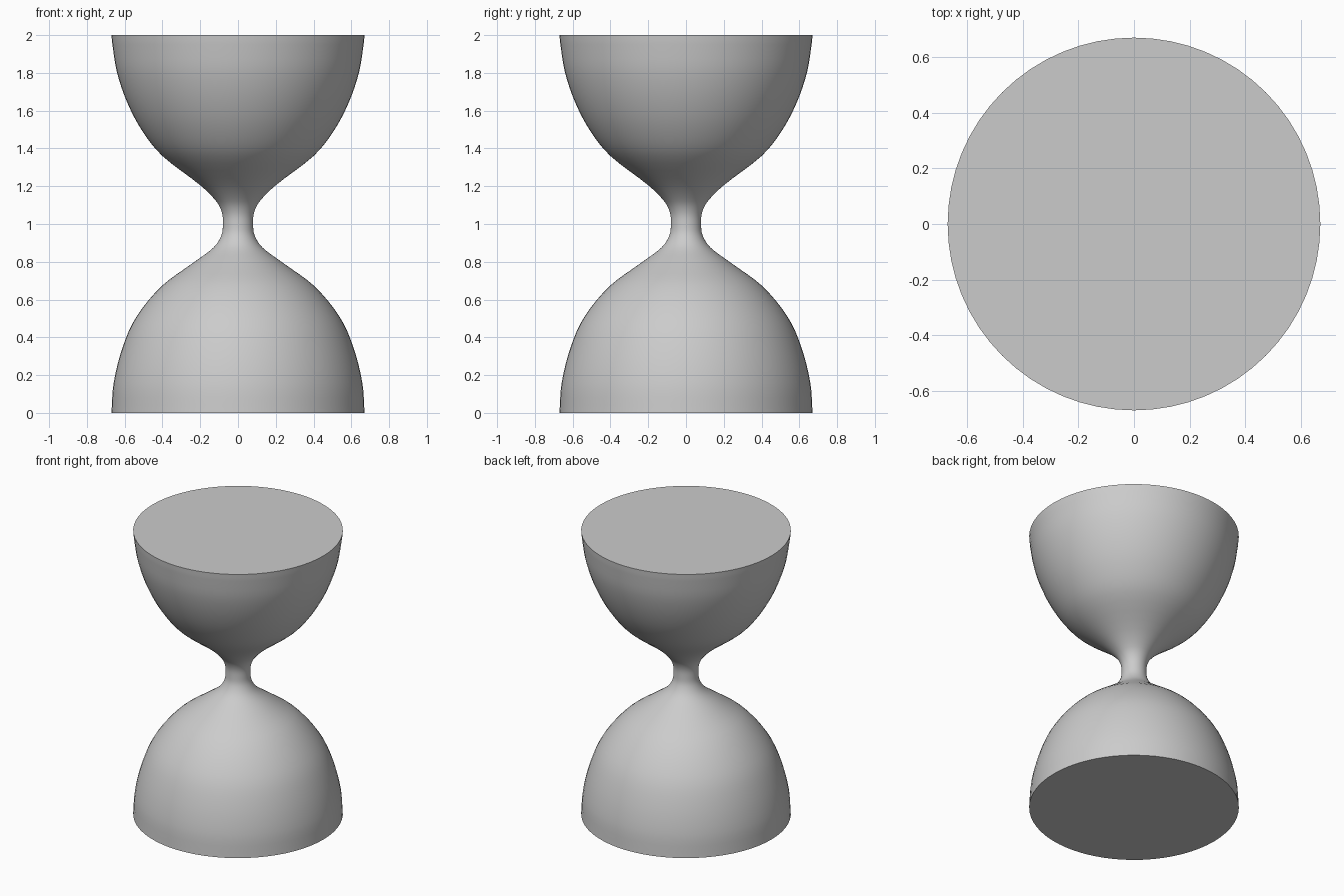
import bpy, bmesh, math
from mathutils import Vector

if "Cube" in bpy.data.objects:
    bpy.data.objects.remove(bpy.data.objects["Cube"])

SEGMENTS = 64
STEPS = 4

# Outer silhouette as (radius, height): lower bulb, narrow neck, upper bulb
PROFILE = [(0.67, 0.0), (0.658, 0.16), (0.61, 0.35), (0.537, 0.51), (0.40, 0.675),
           (0.23, 0.80), (0.13, 0.875), (0.088, 0.94), (0.08, 1.0), (0.085, 1.06),
           (0.115, 1.12), (0.20, 1.205), (0.40, 1.36), (0.505, 1.49), (0.585, 1.64),
           (0.64, 1.80), (0.665, 1.95), (0.67, 2.0)]


def smooth_profile(points, steps):
    """Centripetal-style smooth curve using height as the parameter."""
    n = len(points)
    slope = []
    for i in range(n):
        (ra, za), (rb, zb) = points[max(i - 1, 0)], points[min(i + 1, n - 1)]
        slope.append((rb - ra) / (zb - za))
    out = []
    for i in range(n - 1):
        (r0, z0), (r1, z1) = points[i], points[i + 1]
        h = z1 - z0
        for k in range(steps):
            t = k / steps
            r = ((2*t**3 - 3*t**2 + 1) * r0 + (t**3 - 2*t**2 + t) * h * slope[i]
                 + (3*t**2 - 2*t**3) * r1 + (t**3 - t**2) * h * slope[i + 1])
            out.append((r, z0 + h * t))
    return out + [points[-1]]


# Hourglass body: revolve the silhouette, close both flat ends
bm = bmesh.new()
rings = []
for r, z in smooth_profile(PROFILE, STEPS):
    rings.append([bm.verts.new(Vector((r * math.cos(a), r * math.sin(a), z)))
                  for a in (2 * math.pi * i / SEGMENTS for i in range(SEGMENTS))])
for low, high in zip(rings, rings[1:]):
    for i in range(SEGMENTS):
        j = (i + 1) % SEGMENTS
        bm.faces.new((low[i], low[j], high[j], high[i]))
bm.faces.new(rings[0][::-1])
bm.faces.new(rings[-1])
bmesh.ops.recalc_face_normals(bm, faces=bm.faces)

mesh = bpy.data.meshes.new("hourglass_bulbs")
bm.to_mesh(mesh)
bm.free()
bulbs = bpy.data.objects.new("hourglass_bulbs", mesh)
bpy.context.collection.objects.link(bulbs)

# Smooth glass with crisp end rims
bpy.context.view_layer.objects.active = bulbs
bulbs.select_set(True)
bpy.ops.object.shade_smooth_by_angle(angle=math.radians(40))
